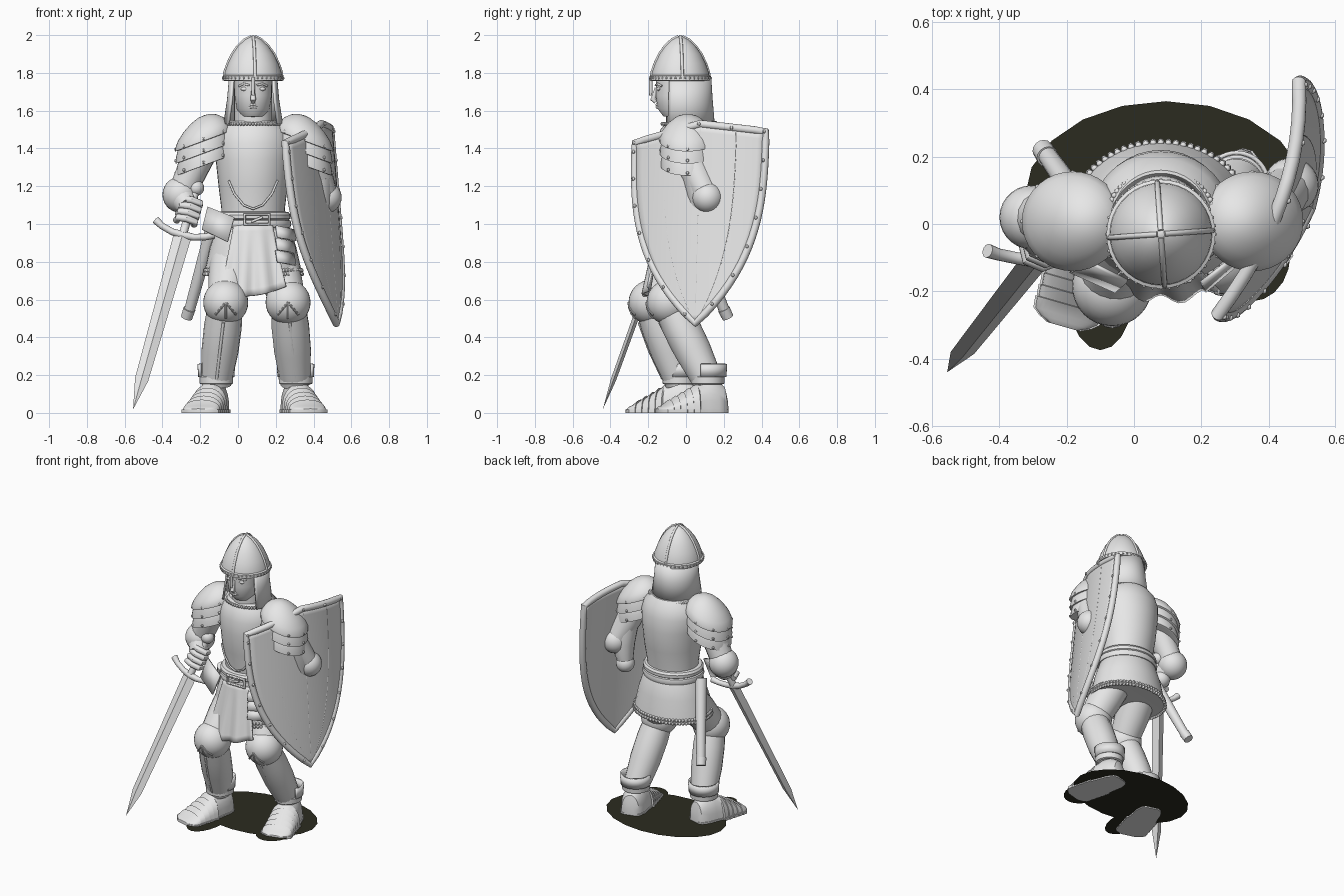
import bpy, bmesh, math
from mathutils import Matrix, Vector

if "Cube" in bpy.data.objects:
    bpy.data.objects.remove(bpy.data.objects["Cube"])

def material(name, rgb):
    m = bpy.data.materials.new(name)
    m.diffuse_color = (*rgb, 1)
    m.use_nodes = True
    m.node_tree.nodes["Principled BSDF"].inputs["Base Color"].default_value = m.diffuse_color
    return m

GREY = material("pewter grey", (0.8, 0.8, 0.8))
DARK = material("dark olive", (0.024, 0.024, 0.014))

def finish(name, bm, mat=GREY, thick=0, matrix=None):
    bmesh.ops.remove_doubles(bm, verts=bm.verts, dist=0.0001)
    bmesh.ops.recalc_face_normals(bm, faces=bm.faces)
    me = bpy.data.meshes.new(name)
    bm.to_mesh(me)
    bm.free()
    me.materials.append(mat)
    ob = bpy.data.objects.new(name, me)
    bpy.context.collection.objects.link(ob)
    if matrix:
        me.transform(matrix)
    if thick:
        s = ob.modifiers.new("thickness", 'SOLIDIFY')
        s.thickness, s.offset = thick, 0
    return ob

def grid(bm, rows):
    vs = [[bm.verts.new(p) for p in r] for r in rows]
    for a, b in zip(vs, vs[1:]):
        for i in range(len(a) - 1):
            bm.faces.new((a[i], a[i + 1], b[i + 1], b[i]))
    return vs

def lathe(name, prof, loc=(0, 0, 0), rot=None, gap=0, thick=0, seg=36):
    """prof: (rx, ry, z) rings; gap: half angle left open at the front"""
    bm = bmesh.new()
    a0, a1 = math.radians(gap - 90), math.radians(270 - gap)
    ang = [a0 + (a1 - a0) * i / seg for i in range(seg + 1)]
    grid(bm, [[(rx * math.cos(a), ry * math.sin(a), z) for a in ang] for rx, ry, z in prof])
    return finish(name, bm, thick=thick, matrix=Matrix.Translation(loc) @ (rot or Matrix()))

def tube(name, pts, radii, closed=False, matrix=None, res=5):
    cu = bpy.data.curves.new(name, 'CURVE')
    cu.dimensions, cu.bevel_depth, cu.bevel_resolution = '3D', 1, res
    cu.use_fill_caps = True
    sp = cu.splines.new('POLY')
    sp.points.add(len(pts) - 1)
    sp.use_cyclic_u = closed
    for i, (p, q) in enumerate(zip(sp.points, pts)):
        p.co = (*q, 1)
        p.radius = radii[i] if isinstance(radii, (list, tuple)) else radii
    tmp = bpy.data.objects.new(name + "_path", cu)
    bpy.context.collection.objects.link(tmp)
    me = bpy.data.meshes.new_from_object(tmp.evaluated_get(bpy.context.evaluated_depsgraph_get()))
    bpy.data.objects.remove(tmp)
    bm = bmesh.new()
    bm.from_mesh(me)
    return finish(name, bm, matrix=matrix)

def balls(name, centres, r, seg=8, scale=(1, 1, 1)):
    bm = bmesh.new()
    for c in centres:
        m = Matrix.Translation(c) @ Matrix.Diagonal((*scale, 1))
        bmesh.ops.create_uvsphere(bm, u_segments=seg, v_segments=max(5, seg // 2), radius=r, matrix=m)
    return finish(name, bm)

def ring(c, rx, ry, n):
    return [(c[0] + rx * math.cos(k * math.tau / n), c[1] + ry * math.sin(k * math.tau / n), c[2]) for k in range(n)]

def plate(name, corners, thick=0.012):
    bm = bmesh.new()
    bm.faces.new([bm.verts.new(c) for c in corners])
    finish(name, bm, thick=thick)

X = 0.08  # body centre line

# torso, belt and mail skirt
lathe("torso", [(0, 0, 1.0), (.17, .15, 1.0), (.168, .152, 1.08), (.183, .178, 1.2), (.198, .19, 1.34),
                (.205, .185, 1.43), (.185, .165, 1.5), (.14, .13, 1.545), (0, 0, 1.555)], (X, .03, 0))
lathe("belt", [(.17, .15, .975), (.197, .177, .982), (.203, .183, 1.0), (.198, .178, 1.018), (.188, .168, 1.022),
               (.197, .177, 1.028), (.198, .178, 1.048), (.188, .168, 1.062), (.16, .14, 1.068)], (X, .025, 0))
lathe("mail_skirt", [(.16, .14, 1.03), (.19, .165, .99), (.228, .192, .88), (.26, .214, .735), (0, 0, .745)], (X, .03, 0))
balls("skirt_hem", ring((X, .03, .735), .26, .214, 72) + ring((X, .03, .755), .257, .211, 72), .0115, 6)
balls("mail_collar", ring((X, .015, 1.53), .16, .14, 60), .01, 6)
tube("buckle", [(x, -.165, z) for x, z in ((.035, .998), (.165, .998), (.165, 1.052), (.035, 1.052))], .01, True)
tube("buckle_pin", [(.07, -.168, 1.012), (.13, -.17, 1.036)], .007)
tube("breastplate_trim", [(X + dx, .027 - .19 * math.sqrt(1 - (dx / .205) ** 2) + .03 * (1.34 - z) / .3, z)
     for dx, z in ((-.13, 1.23), (-.1, 1.16), (-.05, 1.1), (0, 1.08), (.05, 1.1), (.1, 1.16), (.13, 1.23))], .006)

# front cloth panel with folds
bm = bmesh.new()
rows = []
for j in range(11):
    t = j / 10
    rows.append([(X + s * (.1 + .075 * t), -.15 - .07 * t + .014 * t * math.cos(s * 9) + .03 * s * s,
                  1.0 - .35 * t - .03 * t * (1 - s * s) + .02 * t * s) for s in [k / 10 - 1 for k in range(21)]])
grid(bm, rows)
finish("front_cloth", bm, thick=.012)

# hip plates and scabbard
plate("hip_plate_right", [(-.16, -.1, 1.09), (-.02, -.17, 1.035), (-.055, -.2, .905), (-.19, -.14, .97)])
for k in range(3):
    z = .99 - .065 * k
    plate("hip_lame", [(.2, -.175, z), (.295, -.1, z - .02), (.305, -.12, z - .08), (.21, -.2, z - .06)])
tube("scabbard", [(-.13, .02, 1.0), (-.255, .2, .55)], [.038, .029])
tube("scabbard_tip", [(-.257, .2, .55), (-.272, .222, .505)], [.033, .031])

# head, face and neck
lathe("head", [(0, 0, 1.56), (.06, .065, 1.57), (.088, .095, 1.61), (.098, .105, 1.68), (.1, .105, 1.78)], (X, -.055, 0))
lathe("neck", [(.1, .1, 1.5), (.1, .1, 1.72)], (X, -.005, 0))
tube("nose", [(X, -.158, 1.72), (X, -.175, 1.66), (X, -.16, 1.645)], [.008, .015, .01])
balls("eyes", [(X - .045, -.143, 1.715), (X + .045, -.143, 1.715)], .018, 12, (1.2, .6, .6))
for s in (-1, 1):
    tube("brow", [(X + s * .02, -.16, 1.735), (X + s * .05, -.15, 1.742), (X + s * .075, -.128, 1.73)], .006)
for z in (1.617, 1.63):
    tube("lip", [(X - .035, -.138, z), (X, -.153, z + .002), (X + .035, -.138, z)], [.004, .008, .004])
lathe("neck_guard", [(.122, .14, 1.775), (.132, .147, 1.66), (.152, .158, 1.53)], (X, -.012, 0), gap=58, thick=.012)

# helmet with crossed bands
helm = [(.155, 1.765), (.15, 1.805), (.134, 1.85), (.11, 1.9), (.08, 1.942), (.045, 1.975), (.01, 1.993)]
lathe("helmet", [(r, r, z) for r, z in helm] + [(0, 0, 1.996)], (X, -.03, 0))
lathe("helmet_rim", [(.148, .148, 1.757), (.162, .162, 1.76), (.162, .162, 1.783), (.152, .152, 1.788)], (X, -.03, 0))
balls("helmet_rivets", ring((X, -.03, 1.772), .161, .161, 40), .006, 6)
for k in range(4):
    a = math.radians(4 + 90 * k)
    tube("helmet_band", [(X + r * math.cos(a), -.03 + r * math.sin(a), z) for r, z in helm], .008)
tube("nose_guard", [(X, -.187, 1.775), (X, -.186, 1.7), (X, -.188, 1.68)], [.01, .009, .007])

# layered shoulder armour, rims sloping down to the outside
shoulder = [(0, .115), (.03, .112), (.07, .096), (.11, .065), (.14, .03), (.156, -.005), (.156, -.02), (.142, -.022),
            (.15, -.05), (.154, -.085), (.14, -.087), (.147, -.11), (.15, -.15), (.135, -.152), (0, -.12)]
for s, x in ((-1, -.182), (1, .352)):
    slope = Matrix(((.97, 0, 0), (0, 1, 0), (-s * .36, 0, 1))).to_4x4()
    place = Matrix.Translation((x, .008, 1.46)) @ slope
    lathe("shoulder_armour", [(r, r * .95, z) for r, z in shoulder], rot=place)
    balls("shoulder_rivets", [place @ Vector(p) for z in (-.01, -.07, -.135) for p in ring((0, 0, z), .152, .144, 8)], .009, 6)

# arms
tube("right_upper_arm", [(-.19, .01, 1.4), (-.29, .02, 1.18)], [.09, .075])
balls("right_elbow", [(-.305, .02, 1.155)], .095, 28)
tube("right_forearm", [(-.3, .01, 1.15), (-.265, -.06, 1.09)], [.08, .055])
tube("left_upper_arm", [(.37, .01, 1.4), (.41, .05, 1.28), (.46, .11, 1.15)], [.09, .085, .07])
balls("left_elbow", [(.467, .115, 1.14)], .082, 28)
tube("left_forearm", [(.42, .06, 1.25), (.425, .085, 1.12), (.405, .09, 1.0)], [.08, .075, .05])
balls("left_hand", [(.405, .09, .99)], .06, 20)

# sword: local z runs from tip to pommel, origin at the guard
az = Vector((.265, .335, .93)).normalized()
ax = (Vector((1, 0, 0)) - az * az.x).normalized()
ay = az.cross(ax)
M = Matrix.Translation((-.29, -.105, .95)) @ Matrix((ax, ay, az)).transposed().to_4x4()
bm = bmesh.new()
grid(bm, [[(w, 0, z), (0, .019 * f, z), (-w, 0, z), (0, -.019 * f, z), (w, 0, z)]
          for w, z, f in ((0, 0, 0), (.048, 0, 1), (.036, -.85, .75), (0, -1.025, 0))])
finish("sword_blade", bm, matrix=M)
tube("sword_guard", [(-.16, 0, .035), (-.12, 0, .012), (-.06, 0, -.006), (0, 0, -.01), (.06, 0, -.006),
                     (.12, 0, .012), (.16, 0, .035)], [.021, .018, .018, .022, .018, .018, .021], matrix=M)
tube("sword_grip", [(0, 0, 0), (0, 0, .25)], .022, matrix=M)
balls("sword_pommel", [M @ Vector((0, 0, .265))], .042, 20)
balls("right_hand", [M @ Vector((-.01, .02, .13))], .058, 16)
for k in range(4):
    z = .07 + .036 * k
    tube("finger", [(-.055, .02, z), (-.045, -.03, z), (0, -.045, z), (.045, -.025, z), (.04, .015, z)], .019, matrix=M)

# kite shield hanging on the left arm
def shield_point(u, v, out=0):
    top = 1.46 + .03 * u + .07 * (1 - abs(u))
    w = 1 - v ** 3
    return (.44 + .08 * v + .12 * w * u - .07 * w * w * u * u + out, .077 - .027 * v + .345 * w * u, top + (.475 - top) * v)

bm = bmesh.new()
grid(bm, [[shield_point(k / 8 - 1, j / 24) for k in range(17)] for j in range(25)])
finish("shield", bm, thick=.022)
rim = ([shield_point(k / 6 - 1, 0) for k in range(13)] + [shield_point(1, j / 20) for j in range(1, 21)]
       + [shield_point(-1, j / 20) for j in range(19, 0, -1)])
tube("shield_rim", rim, .021, True)
balls("shield_rivets", [Vector(p) + Vector((.018, -.008, 0)) for p in rim[::3]], .01, 6)
for u in (-.55, 0, .55):
    tube("shield_rib", [shield_point(u, j / 16, .008) for j in range(16)], .004, res=2)

# legs and armoured shoes
legs = (("right", (-.03, .03, .85), (-.065, -.185, .585), (-.115, -.03, .16), (-.105, .06), -16),
        ("left", (.19, .05, .85), (.265, -.09, .585), (.305, .12, .16), (.285, .215), 15))
foot = [(0, .035, .08), (.015, .06, .14), (.06, .078, .175), (.12, .083, .18), (.165, .09, .158)]
for k in range(5):
    d = .17 + .036 * k
    foot += [(d, .1, .154 - .021 * k), (d + .034, .096, .124 - .021 * k)]
foot += [(.365, .075, .035), (.38, .045, .022)]
for side, hip, knee, ankle, heel, yaw in legs:
    h, k, a = Vector(hip), Vector(knee), Vector(ankle)
    tube(side + "_thigh", [h, h.lerp(k, .5), k], [.115, .11, .095], res=8)
    balls(side + "_knee_guard", [k], .119, 32)
    for e in (-.7, 0, .7):
        tube(side + "_knee_crease", [k + Vector((math.sin(e) * t, -math.sqrt(.0142 - t * t), -math.cos(e) * t))
                                     for t in (.0, .03, .06, .085)], .006, res=2)
    tube(side + "_shin", [k, k.lerp(a, .3), k.lerp(a, .6), k.lerp(a, .93), a], [.09, .1, .098, .083, .082], res=8)
    tube(side + "_shin_ridge", [k.lerp(a, t) + Vector((0, -.102 + .018 * max(0, t - .6) / .4, 0)) for t in (.25, .6, .95)], .008)
    lathe(side + "_ankle_ring", [(.075, .075, .15), (.088, .088, .155), (.09, .09, .19), (.08, .08, .2)], (a.x, a.y - .005, 0))
    # cuff open at the front
    cuff = lathe(side + "_ankle_cuff", [(.09, .09, .19), (.094, .094, .26)], (a.x, a.y - .002, 0), gap=65, thick=.012)
    place = Matrix.Translation((*heel, 0)) @ Matrix.Rotation(math.radians(yaw), 4, 'Z')
    bm = bmesh.new()
    vs = grid(bm, [[(w * math.cos(math.pi * i / 14), -d, .015 + (z - .015) * math.sin(math.pi * i / 14) ** .8)
                    if 0 < i < 14 else (w * (1 - i / 7), -d, .015) for i in range(15)] for d, w, z in foot])
    bm.faces.new(vs[0])
    bm.faces.new(vs[-1])
    finish(side + "_shoe", bm, matrix=place)
    bm = bmesh.new()
    edge = [(w + .006, -d) for d, w, z in foot] + [(-w - .006, -d) for d, w, z in reversed(foot)]
    f = bm.faces.new([bm.verts.new((x, y, 0)) for x, y in edge])
    new = bmesh.ops.extrude_face_region(bm, geom=[f])["geom"]
    bmesh.ops.translate(bm, vec=(0, 0, .018), verts=[v for v in new if isinstance(v, bmesh.types.BMVert)])
    finish(side + "_sole", bm, matrix=place)

# thin dark base sheet with lobes beneath the feet
bm = bmesh.new()
for i, (x, y, rx, ry) in enumerate(((.095, .08, .42, .285), (-.1, -.17, .105, .205), (.35, -.09, .115, .14))):
    bmesh.ops.create_circle(bm, cap_ends=True, segments=20, radius=1,
                            matrix=Matrix.Translation((x, y, .008 + .001 * i)) @ Matrix.Diagonal((rx, ry, 1, 1)))
finish("base_sheet", bm, DARK)

# smooth shading with crisp plate edges
bpy.ops.object.select_all(action='SELECT')
bpy.context.view_layer.objects.active = bpy.data.objects["torso"]
bpy.ops.object.shade_smooth_by_angle(angle=math.radians(38))
